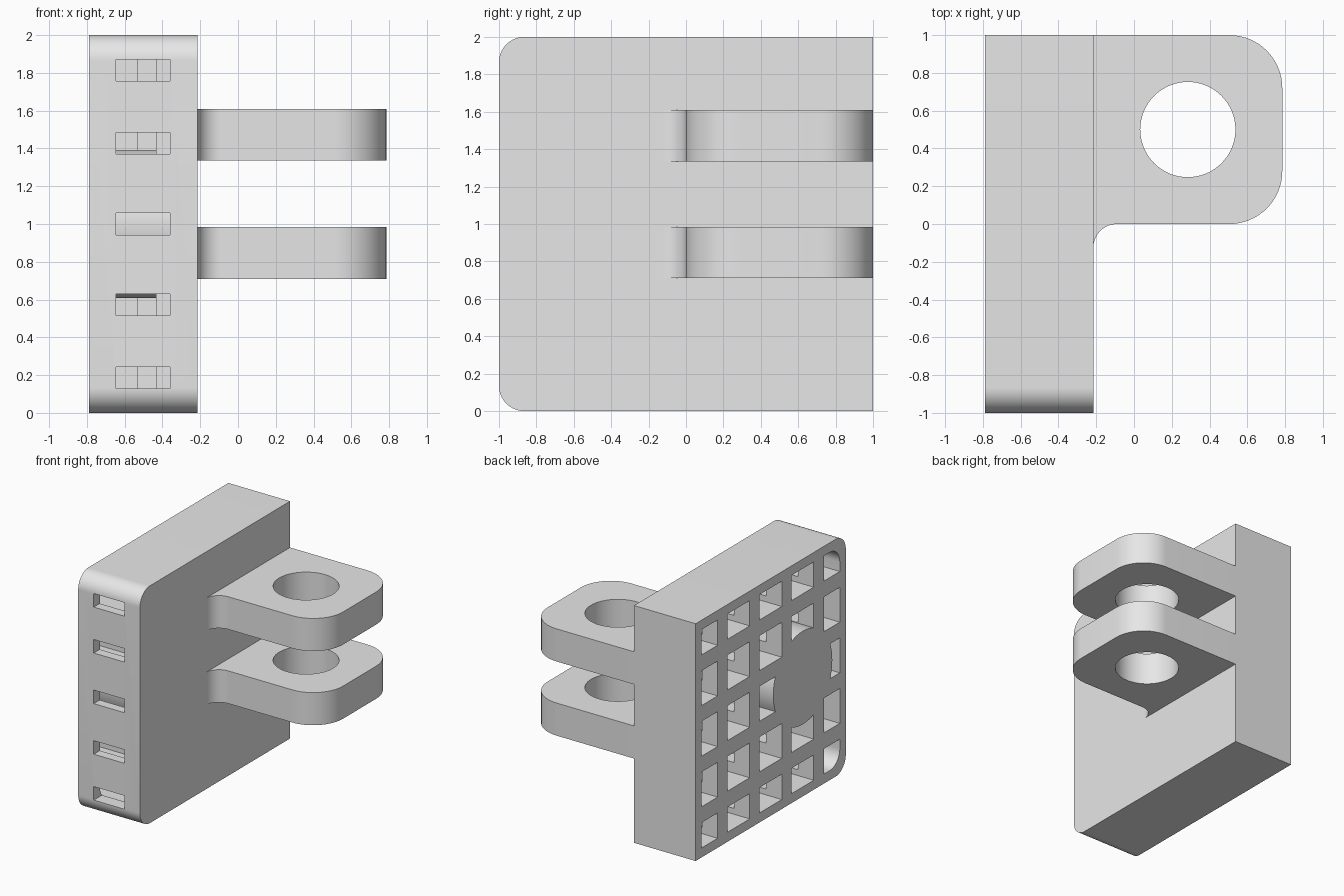
import bpy, bmesh, math
from mathutils import Vector

if "Cube" in bpy.data.objects:
    bpy.data.objects.remove(bpy.data.objects["Cube"])

grey = bpy.data.materials.new("plain_grey")
grey.diffuse_color = (0.8, 0.8, 0.8, 1)
grey.use_nodes = True
grey.node_tree.nodes["Principled BSDF"].inputs["Base Color"].default_value = grey.diffuse_color


def arc(cx, cy, r, a0, a1, n=16):
    """Points on an arc, angles in degrees."""
    return [(cx + r * math.cos(math.radians(a0 + (a1 - a0) * i / n)),
             cy + r * math.sin(math.radians(a0 + (a1 - a0) * i / n))) for i in range(n + 1)]


def rect(y0, y1, z0, z1, low=0, high=0):
    """Rectangle whose lower-left and upper-left corners may be rounded."""
    pts = arc(y0 + low, z0 + low, low, 180, 270) if low else [(y0, z0)]
    pts += [(y1, z0), (y1, z1)]
    pts += arc(y0 + high, z1 - high, high, 90, 180) if high else [(y0, z1)]
    return pts


def prisms(name, outlines, axis):
    """Extrude outlines (points, start, end) along x or z into one object."""
    bm = bmesh.new()
    for pts, a, b in outlines:
        place = (lambda p: (a, p[0], p[1])) if axis == 'x' else (lambda p: (p[0], p[1], a))
        face = bm.faces.new([bm.verts.new(place(p)) for p in pts])
        step = Vector((b - a, 0, 0)) if axis == 'x' else Vector((0, 0, b - a))
        ext = bmesh.ops.extrude_face_region(bm, geom=[face])['geom']
        bmesh.ops.translate(bm, vec=step, verts=[v for v in ext if isinstance(v, bmesh.types.BMVert)])
    bmesh.ops.recalc_face_normals(bm, faces=bm.faces)
    me = bpy.data.meshes.new(name)
    bm.to_mesh(me)
    bm.free()
    me.materials.append(grey)
    ob = bpy.data.objects.new(name, me)
    bpy.context.collection.objects.link(ob)
    return ob


def boolean(target, tool, operation):
    """Apply a boolean and discard the helper."""
    mod = target.modifiers.new("cut", 'BOOLEAN')
    mod.operation, mod.solver, mod.object = operation, 'EXACT', tool
    bpy.context.view_layer.objects.active = target
    bpy.ops.object.modifier_apply(modifier=mod.name)
    bpy.data.objects.remove(tool)


def smooth(ob):
    bpy.ops.object.select_all(action='DESELECT')
    ob.select_set(True)
    bpy.context.view_layer.objects.active = ob
    bpy.ops.object.shade_smooth_by_angle(angle=math.radians(30))


BACK, FACE, FLOOR, R = -0.79, -0.215, -0.295, 0.135
spans = [(-0.92, -0.707), (-0.573, -0.28), (-0.147, 0.147), (0.28, 0.573), (0.707, 0.92)]
rows = [(a + 1, b + 1) for a, b in spans]

# Thick plate with two rounded corners
plate = prisms("plate", [(rect(-1, 1, 0, 2, R, R), BACK, FACE)], 'x')

# Waffle pockets in the back of the plate
pockets = []
for i, (y0, y1) in enumerate(spans):
    for j, (z0, z1) in enumerate(rows):
        low = R if (i, j) == (0, 0) else 0
        high = R if (i, j) == (0, 4) else 0
        pockets.append((rect(y0, y1, z0, z1, low, high), BACK - 0.1, FLOOR))
boolean(plate, prisms("pocket_cutter", pockets, 'x'), 'DIFFERENCE')

# Slots through the front wall and on through the ribs
slots = []
for z0, z1 in rows:
    z = (z0 + z1) / 2
    for y0, y1, x1 in [(-1.1, -0.85, -0.36), (-0.72, -0.56, -0.435), (-0.29, -0.137, -0.435),
                       (0.137, 0.29, -0.435), (0.56, 0.72, -0.535)]:
        slots.append((rect(y0, y1, z - 0.057, z + 0.057), -0.645, x1))
boolean(plate, prisms("slot_cutter", slots, 'x'), 'DIFFERENCE')

# Solid round boss filling part of the waffle
boss = prisms("boss", [(arc(-0.427, 1, 0.393, 0, 360, 64)[:-1], BACK, FLOOR + 0.03)], 'x')
boolean(plate, boss, 'UNION')
smooth(plate)

# Two hinge lugs with filleted root, rounded tip and pin hole
outline = ([(FACE - 0.02, 1), (FACE - 0.02, -0.125)]
           + arc(-0.09, -0.125, 0.125, 180, 90)
           + arc(0.505, 0.28, 0.28, -90, 0) + arc(0.505, 0.72, 0.28, 0, 90))
for name, z0, z1 in [("lower_lug", 0.71, 0.985), ("upper_lug", 1.335, 1.61)]:
    lug = prisms(name, [(outline, z0, z1)], 'z')
    hole = prisms("hole_cutter", [(arc(0.285, 0.5, 0.252, 0, 360, 64)[:-1], z0 - 0.1, z1 + 0.1)], 'z')
    boolean(lug, hole, 'DIFFERENCE')
    smooth(lug)
